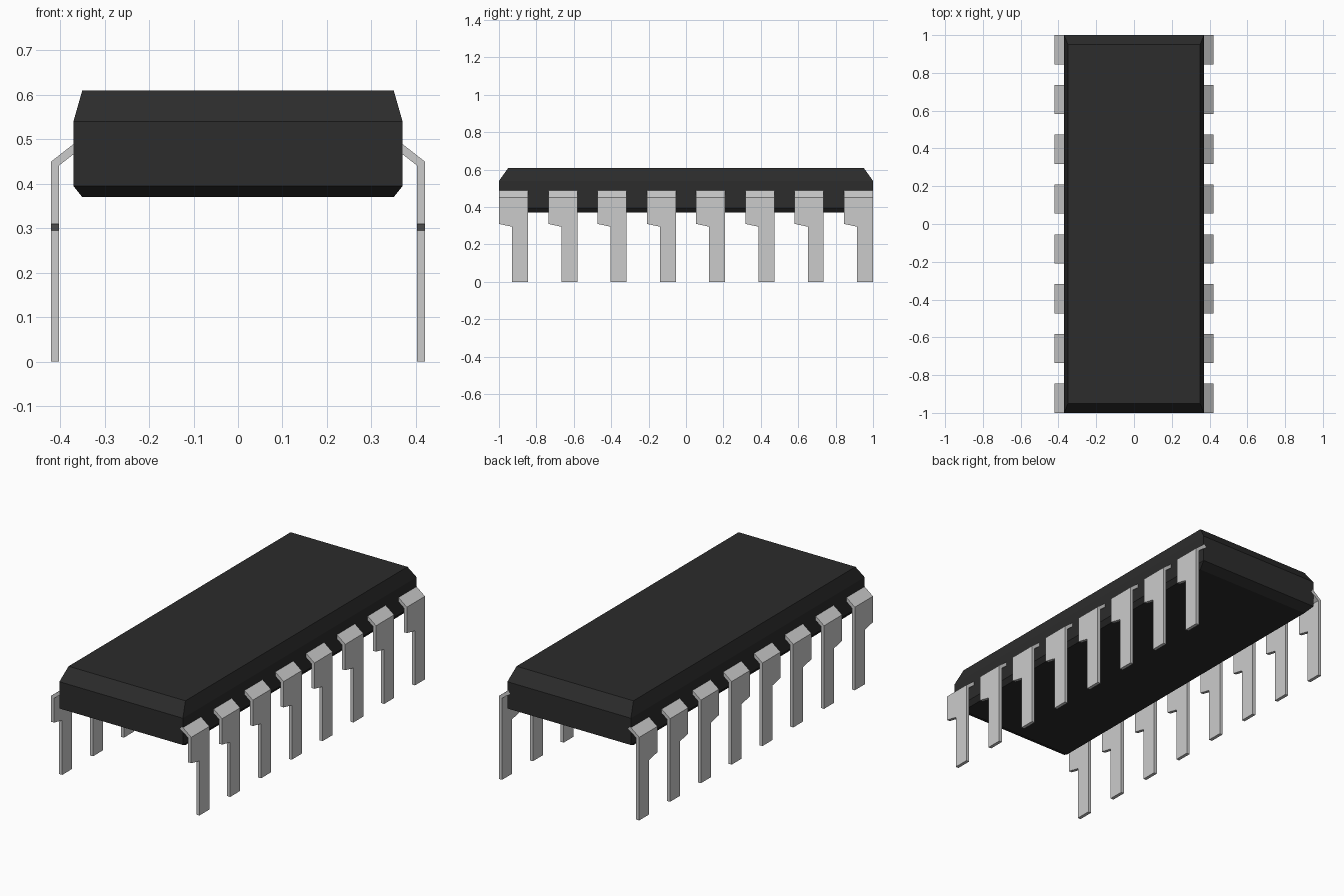
import bpy, bmesh

if "Cube" in bpy.data.objects:
    bpy.data.objects.remove(bpy.data.objects["Cube"])

PINS = 8
PIN_WIDTH = 0.155
PITCH = (2 - PIN_WIDTH) / (PINS - 1)


def make_object(name, bm):
    mesh = bpy.data.meshes.new(name)
    bm.to_mesh(mesh)
    bm.free()
    obj = bpy.data.objects.new(name, mesh)
    bpy.context.collection.objects.link(obj)
    return obj


def rectangle_loft(name, rings):
    """Closed solid through stacked rectangles (half x, half y, z)."""
    bm = bmesh.new()
    loops = [[bm.verts.new((sx * hx, sy * hy, z))
              for sx, sy in ((-1, -1), (1, -1), (1, 1), (-1, 1))]
             for hx, hy, z in rings]
    for low, high in zip(loops, loops[1:]):
        for i in range(4):
            j = (i + 1) % 4
            bm.faces.new((low[i], low[j], high[j], high[i]))
    bm.faces.new(loops[0][::-1])
    bm.faces.new(loops[-1])
    return make_object(name, bm)


# Dark package body, bevelled at top and bottom
body = rectangle_loft("chip_body", [
    (0.35, 0.95, 0.37),
    (0.37, 1.00, 0.395),
    (0.37, 1.00, 0.54),
    (0.35, 0.95, 0.61),
])
dark = bpy.data.materials.new("dark_plastic")
dark.diffuse_color = (0.025, 0.025, 0.025, 1)
dark.use_nodes = True
dark.node_tree.nodes["Principled BSDF"].inputs["Base Color"].default_value = dark.diffuse_color
body.data.materials.append(dark)

# One bent sheet-metal pin: notched shank plus sloping shoulder
back, step, front = -1 + PIN_WIDTH, -0.93, -1.0
bm = bmesh.new()
v = [bm.verts.new(p) for p in (
    (0.42, step, 0), (0.42, back, 0), (0.42, back, 0.45),
    (0.42, front, 0.45), (0.42, front, 0.31), (0.42, step, 0.295),
    (0.365, front, 0.493), (0.365, back, 0.493))]
bm.faces.new(v[:6])
bm.faces.new((v[3], v[2], v[7], v[6]))
pins = make_object("pins", bm)

# Thickness, then repeat along the side and mirror to the other side
solid = pins.modifiers.new("thickness", 'SOLIDIFY')
solid.thickness = 0.018
solid.offset = -1
solid.use_even_offset = True
array = pins.modifiers.new("row", 'ARRAY')
array.count = PINS
array.use_relative_offset = False
array.use_constant_offset = True
array.constant_offset_displace = (0, PITCH, 0)
pins.modifiers.new("both_sides", 'MIRROR').use_axis[0] = True
